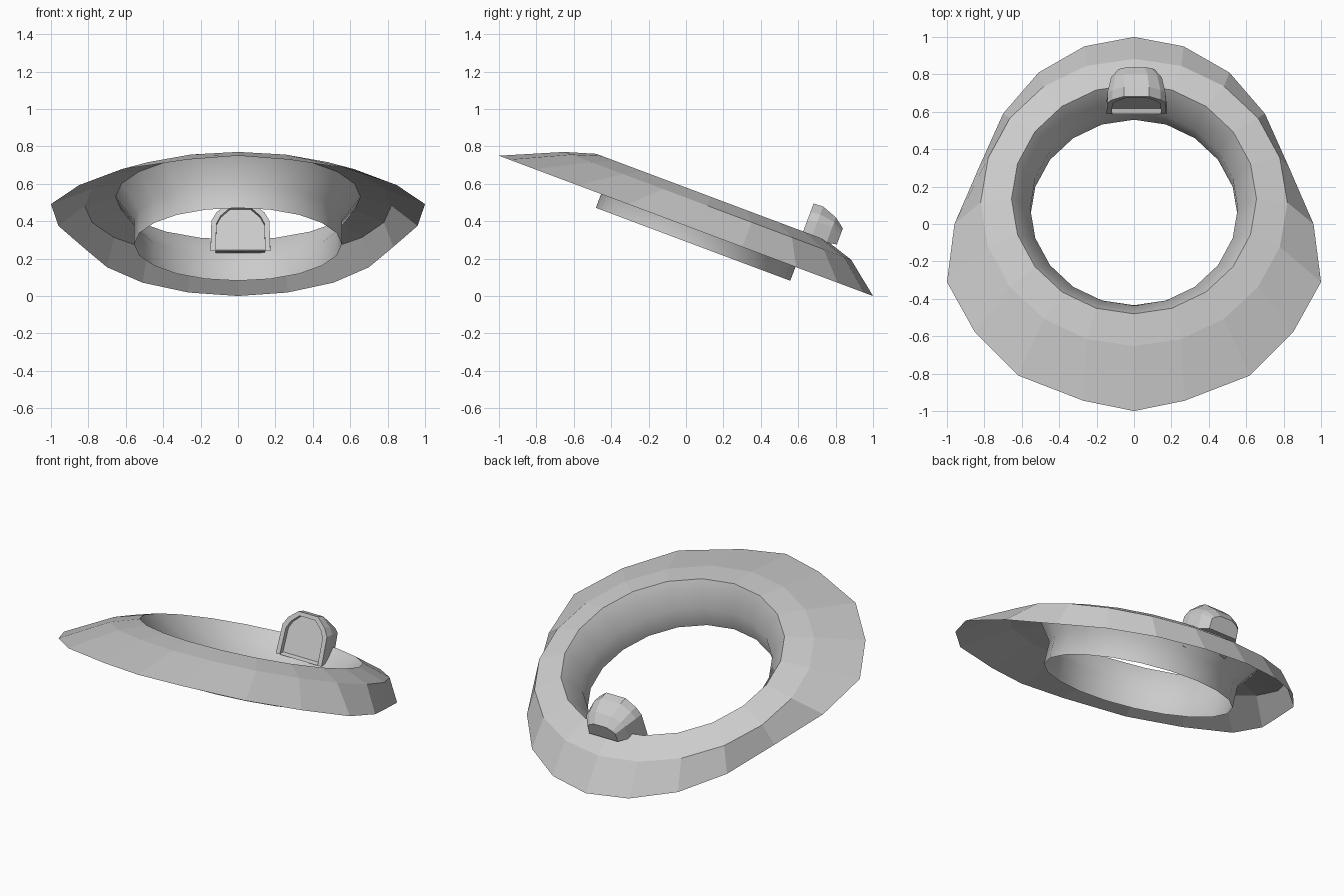
import bpy, bmesh, math
from mathutils import Vector

if "Cube" in bpy.data.objects:
    bpy.data.objects.remove(bpy.data.objects["Cube"])

TILT = math.atan(0.375)
C, S = math.cos(TILT), math.sin(TILT)
N = 20


def place(x, u, n):
    """Tilted frame (x, along slope u, normal n) to world."""
    return Vector((x, u * C + n * S, 0.375 - u * S + n * C))


def loft(bm, rings, smooth_from=99):
    """Bridge successive closed loops with quads."""
    for i, (a, b) in enumerate(zip(rings, rings[1:])):
        for k in range(len(a)):
            j = (k + 1) % len(a)
            f = bm.faces.new((a[k], a[j], b[j], b[k]))
            f.smooth = i >= smooth_from


def finish(bm, name):
    me = bpy.data.meshes.new(name)
    bm.to_mesh(me)
    bm.free()
    ob = bpy.data.objects.new(name, me)
    bpy.context.collection.objects.link(ob)
    return ob


# Tilted collar: egg-shaped lower rim, round crest, lip, funnel, short sleeve
bm = bmesh.new()
half = [(0, 1), (.265, .95), (.51, .81), (.70, .59), (.83, .30), (.96, 0),
        (1, -.31), (.85, -.58), (.62, -.81), (.27, -.945), (0, -1)]
rim = half + [(-x, y) for x, y in half[-2:0:-1]]
rings = [[bm.verts.new(place(x, y / C, 0)) for x, y in rim]]
for r, n in [(.82, .141), (.655, .192), (.555, .056), (.555, -.079)]:
    rings.append([bm.verts.new(place(r * math.sin(k * math.tau / N),
                                     .07 + r * math.cos(k * math.tau / N), n))
                  for k in range(N)])
loft(bm, rings, 2)
for e in bm.edges:
    if len(e.link_faces) == 2 and e.calc_face_angle(0) > math.radians(30):
        e.smooth = False
finish(bm, "collar")

# Hooded knob on the back lip: arched sections, recessed front panel
bm = bmesh.new()
side = [(1, 0), (.97, .62), (.8, .79), (.42, .97)]
arch = side + [(-x, g) for x, g in reversed(side)]


def section(u, w, base, top):
    return [bm.verts.new(place(.013 + w * f, u, base + (top - base) * g))
            for f, g in arch]


sections = [section(*s) for s in [
    (.625, .132, .08, .335),   # recessed panel
    (.597, .132, .08, .335),   # inner edge of frame
    (.597, .160, .08, .360),   # outer edge of frame
    (.650, .160, .11, .362),
    (.735, .140, .18, .328),
    (.790, .100, .19, .285)]]
loft(bm, sections)
bm.faces.new(sections[0])
bm.faces.new(sections[-1])
bmesh.ops.recalc_face_normals(bm, faces=bm.faces)
finish(bm, "knob")
